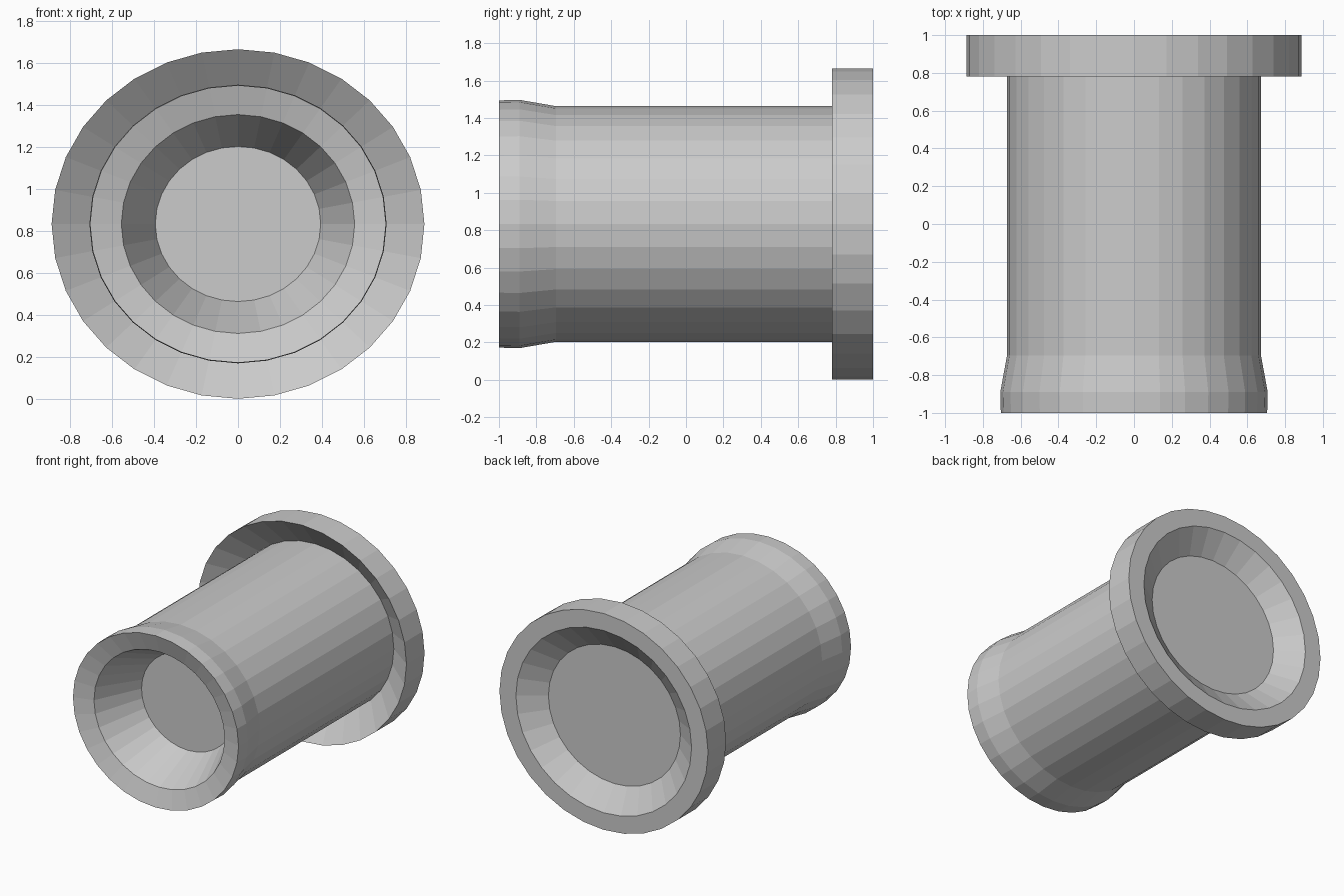
import bpy, bmesh
from math import sin, cos, pi

if "Cube" in bpy.data.objects:
    bpy.data.objects.remove(bpy.data.objects["Cube"])

SIDES = 32
RX_TO_RZ = 0.9375      # slightly flattened in height
CENTRE_Z = 0.833


def revolve(name, profile, cap_first=False, cap_last=False):
    """Sweep (radius, y) points around the y axis, with flat faces."""
    bm = bmesh.new()
    rings = []
    for r, y in profile:
        rings.append([bm.verts.new((r * cos(2 * pi * i / SIDES), y,
                                    CENTRE_Z + RX_TO_RZ * r * sin(2 * pi * i / SIDES)))
                      for i in range(SIDES)])
    for a, b in zip(rings, rings[1:]):
        for i in range(SIDES):
            j = (i + 1) % SIDES
            bm.faces.new((a[i], a[j], b[j], b[i]))
    if cap_first:
        bm.faces.new(rings[0][::-1])
    if cap_last:
        bm.faces.new(rings[-1])
    # join into one closed shell so normals point outward
    bmesh.ops.recalc_face_normals(bm, faces=bm.faces)
    mesh = bpy.data.meshes.new(name)
    bm.to_mesh(mesh)
    bm.free()
    obj = bpy.data.objects.new(name, mesh)
    bpy.context.collection.objects.link(obj)
    return obj


# Tube with dished mouth, flared lip, cupped flange and recessed rear disc
revolve("flanged_tube", [
    (0.394, -0.61),    # floor of the mouth
    (0.556, -0.957),   # inner lip
    (0.705, -1.0),     # outer lip
    (0.708, -0.89),    # flare
    (0.672, -0.695),   # straight barrel
    (0.672, 0.935),    # bottom of the cupped flange front
    (0.888, 0.78),     # flange front edge
    (0.888, 1.0),      # flange back edge
    (0.748, 1.0),      # inner edge of the rear rim
    (0.562, 0.87),     # rear recess floor
], cap_first=True, cap_last=True)
